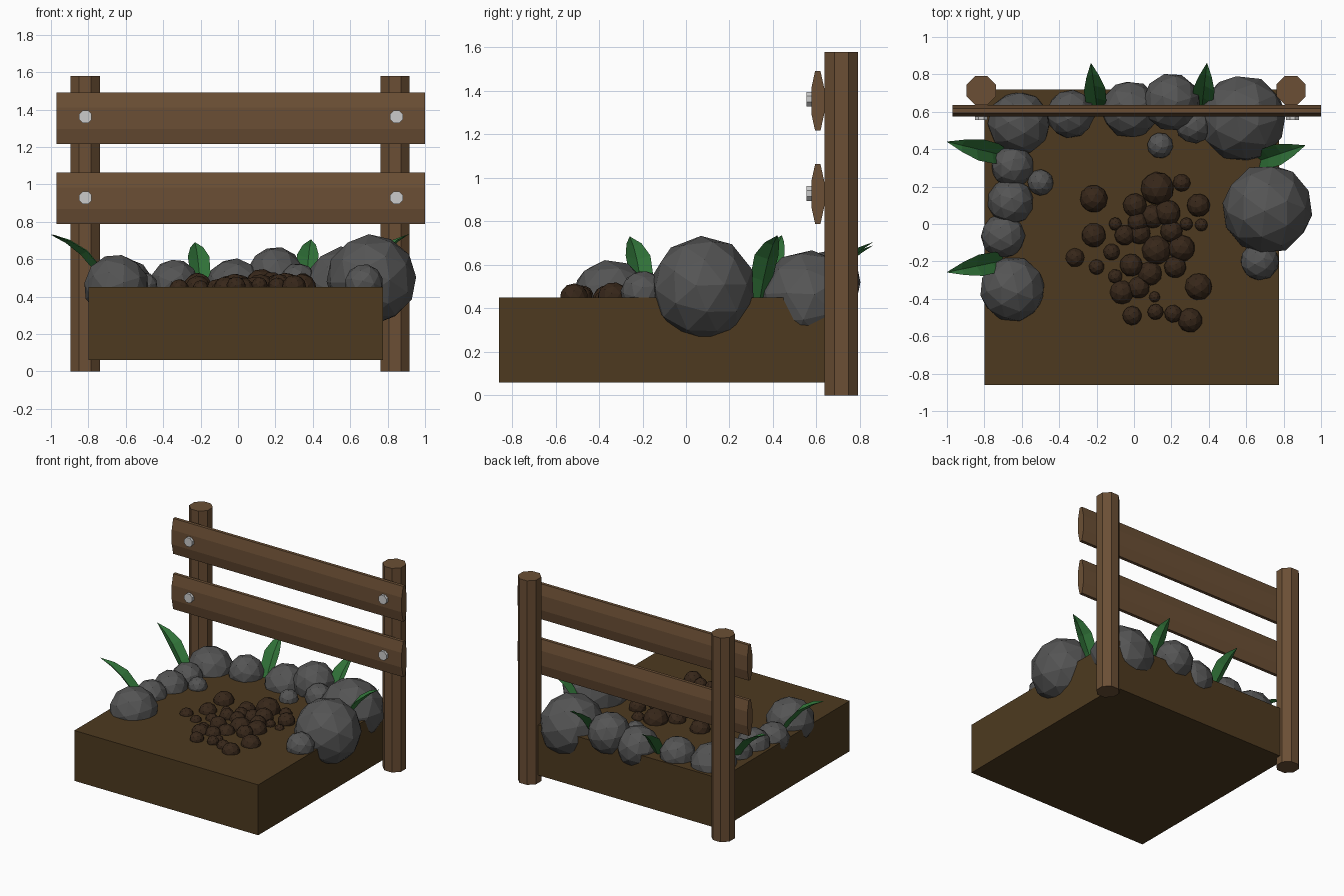
import bpy, bmesh, math, random
from mathutils import Vector, Matrix, Euler

if "Cube" in bpy.data.objects:
    bpy.data.objects.remove(bpy.data.objects["Cube"])

random.seed(4)


def material(name, rgb):
    m = bpy.data.materials.new(name)
    m.diffuse_color = (*rgb, 1)
    m.use_nodes = True
    m.node_tree.nodes["Principled BSDF"].inputs["Base Color"].default_value = m.diffuse_color
    return m


WOOD = material("wood", (0.147, 0.078, 0.035))
SOIL = material("soil", (0.075, 0.042, 0.014))
CLOD = material("dark_soil", (0.038, 0.020, 0.010))
STONE = material("stone", (0.09, 0.09, 0.09))
LEAF = material("leaf", (0.03, 0.17, 0.04))


def finish(name, bm, mat=None):
    me = bpy.data.meshes.new(name)
    bm.to_mesh(me)
    bm.free()
    ob = bpy.data.objects.new(name, me)
    bpy.context.collection.objects.link(ob)
    if mat:
        me.materials.append(mat)
    return ob


def octagon_bar(name, center, size, axis, mat=None):
    """Eight-sided bar with flat sides facing the axes; size is x, y, z."""
    bm = bmesh.new()
    r = 0.5 / math.cos(math.pi / 8)
    bmesh.ops.create_cone(bm, cap_ends=True, segments=8, radius1=r, radius2=r, depth=1)
    # align flats with the axes whatever the starting corner
    v = bm.verts[:][0].co
    a = math.atan2(v.y, v.x)
    bm.transform(Matrix.Rotation(math.pi / 8 - a, 4, 'Z'))
    turn = {'X': ('Y', 90), 'Y': ('X', 90), 'Z': ('Z', 0)}[axis]
    bm.transform(Matrix.Rotation(math.radians(turn[1]), 4, turn[0]))
    bm.transform(Matrix.Translation(center) @ Matrix.Diagonal((*size, 1)))
    return finish(name, bm, mat)


def ball(name, center, r, mat, detail=2):
    bm = bmesh.new()
    bmesh.ops.create_icosphere(bm, subdivisions=detail, radius=r)
    turn = Euler([random.uniform(0, 6.28) for _ in range(3)]).to_matrix().to_4x4()
    bm.transform(Matrix.Translation(center) @ turn)
    return finish(name, bm, mat)


def blade(name, base, tip):
    """Folded leaf that rises steeply and bends outward to its tip."""
    base, tip = Vector(base), Vector(tip)
    out = Vector((tip.x - base.x, tip.y - base.y, 0))
    side = Vector((-out.y, out.x, 0)).normalized()
    rise = tip.z - base.z
    bm = bmesh.new()
    rows = []
    for t, h, w in ((0, 0, .03), (.2, .40, .055), (.45, .72, .058), (.72, .9, .035), (1, 1, 0.001)):
        p = base + out * t + Vector((0, 0, rise * h))
        dip = out.normalized() * w * .4 - Vector((0, 0, w * .35))
        rows.append([bm.verts.new(q) for q in (p - side * w, p + dip, p + side * w)])
    for a, b in zip(rows, rows[1:]):
        for i in (0, 1):
            bm.faces.new((a[i], a[i + 1], b[i + 1], b[i]))
    return finish(name, bm, LEAF)


# Soil bed
bm = bmesh.new()
bmesh.ops.create_cube(bm, size=1)
bm.transform(Matrix.Translation((-.012, -.07, .255)) @ Matrix.Diagonal((1.575, 1.58, .39, 1)))
finish("soil_bed", bm, SOIL)

# Fence posts, planks and bolts
for x, s in ((-.817, "left"), (.84, "right")):
    octagon_bar(f"{s}_post", (x, .714, .79), (.156, .156, 1.58), 'Z', WOOD)
for z, s in ((.926, "lower"), (1.354, "upper")):
    octagon_bar(f"{s}_plank", (.014, .606, z), (1.97, .06, .274), 'X', WOOD)
    for x in (-.816, .848):
        octagon_bar(f"{s}_bolt", (x, .575, z + .008 - (z < 1) * .006), (.068, .04, .068), 'Y')

# Border stones: x, y, z, radius
stones = [
    (.713, .08, .492, .242), (.58, .563, .435, .235), (.673, -.198, .47, .104),
    (.32, .53, .48, .10), (.14, .42, .46, .07), (.20, .652, .512, .155),
    (-.02, .612, .45, .155), (-.34, .588, .47, .13), (-.615, .54, .44, .17),
    (-.65, .31, .45, .116), (-.66, .12, .45, .124), (-.50, .222, .46, .07),
    (-.70, -.065, .44, .12), (-.65, -.348, .45, .176)]
for x, y, z, r in stones:
    ball("border_stone", (x, y, z), r, STONE)

# Loose clods in the middle: x, y, radius
clods = [
    (-.215, .135, .075), (.125, .19, .09), (.255, .22, .048), (.345, .10, .063),
    (.005, .10, .065), (-.215, -.06, .066), (-.315, -.18, .052), (-.20, -.23, .042),
    (-.065, -.365, .066), (-.01, -.49, .052), (.115, -.47, .043), (.21, -.48, .048),
    (.30, -.515, .066), (.345, -.335, .074), (.255, -.13, .072), (.22, -.23, .06),
    (.12, -.14, .08), (.085, -.265, .066), (.025, -.34, .06), (-.015, -.22, .062),
    (-.10, -.28, .04), (-.05, -.06, .055), (.03, -.05, .06), (.10, .04, .065),
    (.18, .06, .07), (.20, -.04, .06), (.36, -.005, .035), (-.12, -.15, .045),
    (.02, .01, .055), (.11, -.39, .03), (-.10, 0, .035), (.28, .0, .035)]
for x, y, r in clods:
    ball("soil_clod", (x, y, .45 + random.uniform(-.01, .012)), r, CLOD)

# Leaves growing between the stones
for base, tip in (
        ((-.67, .36, .42), (-1.0, .44, .735)), ((-.67, -.19, .42), (-1.0, -.258, .73)),
        ((-.195, .60, .42), (-.23, .86, .69)), ((.36, .60, .42), (.39, .86, .705)),
        ((.645, .33, .42), (.915, .42, .735))):
    blade("leaf", base, tip)
